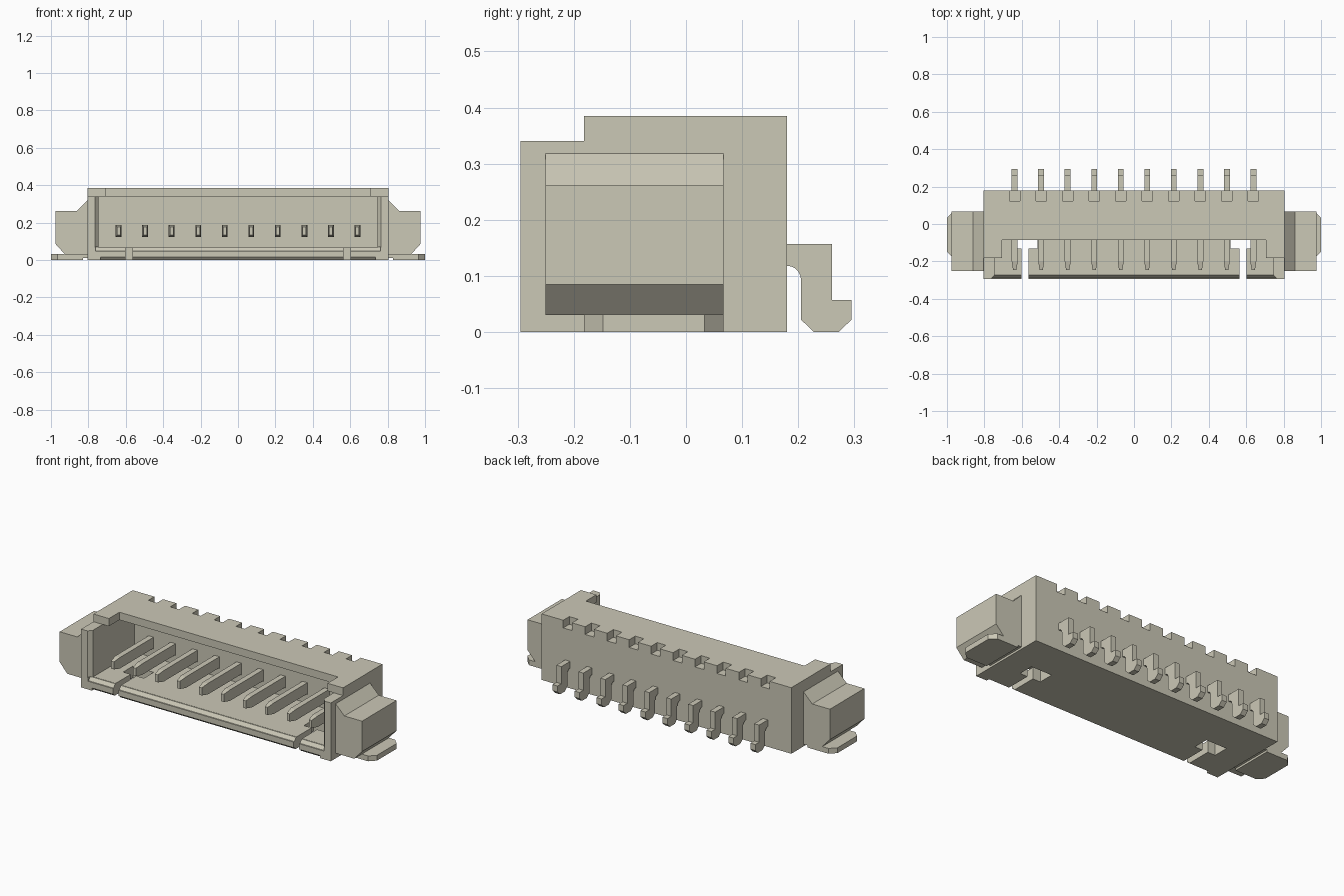
import bpy, bmesh, math
from mathutils import Vector

if "Cube" in bpy.data.objects:
    bpy.data.objects.remove(bpy.data.objects["Cube"], do_unlink=True)

# Single ivory plastic colour
ivory = bpy.data.materials.new("ivory")
ivory.use_nodes = True
COLOUR = (0.60, 0.58, 0.47, 1)
ivory.diffuse_color = COLOUR
ivory.node_tree.nodes["Principled BSDF"].inputs["Base Color"].default_value = COLOUR


def make(name, bm):
    bmesh.ops.recalc_face_normals(bm, faces=bm.faces[:])
    mesh = bpy.data.meshes.new(name)
    bm.to_mesh(mesh)
    bm.free()
    mesh.materials.append(ivory)
    ob = bpy.data.objects.new(name, mesh)
    bpy.context.scene.collection.objects.link(ob)
    return ob


def add_prism(bm, points, axis, low, high):
    """Extrude a 2D outline along an axis; the other two axes stay in xyz order."""
    verts = []
    for a, b in points:
        co = [a, b]
        co.insert(axis, low)
        verts.append(bm.verts.new(co))
    face = bm.faces.new(verts)
    new = bmesh.ops.extrude_face_region(bm, geom=[face])["geom"]
    shift = Vector((0, 0, 0))
    shift[axis] = high - low
    bmesh.ops.translate(bm, vec=shift, verts=[v for v in new if isinstance(v, bmesh.types.BMVert)])


def add_box(bm, x0, x1, y0, y1, z0, z1):
    add_prism(bm, [(x0, y0), (x1, y0), (x1, y1), (x0, y1)], 2, z0, z1)


def prism(name, *args):
    bm = bmesh.new()
    add_prism(bm, *args)
    return make(name, bm)


def boxes(name, *sizes):
    bm = bmesh.new()
    for size in sizes:
        add_box(bm, *size)
    return make(name, bm)


def carve(target, cutters):
    for cutter in cutters:
        mod = target.modifiers.new("cut", "BOOLEAN")
        mod.operation = "DIFFERENCE"
        mod.solver = "EXACT"
        mod.object = cutter
    bpy.context.view_layer.update()
    result = target.evaluated_get(bpy.context.evaluated_depsgraph_get())
    mesh = bpy.data.meshes.new_from_object(result)
    target.modifiers.clear()
    target.data = mesh
    for cutter in cutters:
        bpy.data.objects.remove(cutter, do_unlink=True)


pin_x = [(i - 4.5) * 0.1417 for i in range(10)]

# Housing block, stepped down at the front
housing = prism("housing", [(-0.295, 0), (0.18, 0), (0.18, 0.385), (-0.182, 0.385),
                            (-0.182, 0.34), (-0.295, 0.34)], 0, -0.805, 0.805)
carve(housing, [
    # Socket, open at the front
    boxes("socket_cut", (-0.745, 0.745, -0.4, 0.11, 0.068, 0.3401)),
    # Cutback in the middle of the roof
    boxes("roof_cut", (-0.705, 0.705, -0.4, -0.085, 0.3, 0.5)),
    # Flared mouth on the side walls
    prism("mouth_cut", [(-0.77, -0.3), (0.77, -0.3), (0.74, -0.268), (-0.74, -0.268)],
          2, 0.067, 0.4),
    # Bevels above and below the front lip
    prism("lip_cut", [(-0.27, 0.07), (-0.31, 0.07), (-0.31, 0.048), (-0.288, 0.048)],
          0, -0.762, 0.762),
    prism("under_lip_cut", [(-0.31, -0.01), (-0.31, 0.015), (-0.29, 0.015), (-0.268, -0.01)],
          0, -0.735, 0.735),
    # Floor windows and the slots leading to them
    boxes("window_cut", *[(s - 0.067, s + 0.067, -0.13, -0.04, -0.1, 0.1)
                          for s in (-0.583, 0.583)]),
    boxes("slot_cut", *[(s - 0.018, s + 0.018, -0.4, -0.1, -0.1, 0.1)
                        for s in (-0.583, 0.583)]),
    # Notches along the top rear edge
    boxes("notch_cut", *[(x - 0.028, x + 0.028, 0.124, 0.3, 0.34, 0.5) for x in pin_x]),
])

# Contacts: tapered blade inside, bent solder tail behind
arc = [(0.18 + 0.025 * math.sin(a), 0.093 + 0.025 * math.cos(a))
       for a in [math.radians(18 * k) for k in range(6)]]
tail = [(0.105, 0.118)] + arc + [(0.205, 0.022), (0.228, 0), (0.272, 0), (0.295, 0.022),
                                 (0.295, 0.057), (0.26, 0.057), (0.26, 0.157), (0.105, 0.157)]
for i, x in enumerate(pin_x):
    bm = bmesh.new()
    rings = []
    for y, w, h in [(-0.245, 0.009, 0.022), (-0.2, 0.016, 0.032), (0.12, 0.016, 0.032)]:
        rings.append([bm.verts.new((x + sx * w, y, 0.155 + sz * h))
                      for sx, sz in ((-1, -1), (1, -1), (1, 1), (-1, 1))])
    for a, b in zip(rings, rings[1:]):
        for k in range(4):
            n = (k + 1) % 4
            bm.faces.new((a[k], a[n], b[n], b[k]))
    bm.faces.new(rings[0])
    bm.faces.new(rings[-1])
    make(f"contact_blade_{i + 1}", bm)
    prism(f"contact_tail_{i + 1}", tail, 0, x - 0.016, x + 0.016)

# Side ears with solder feet underneath
for side, s in (("left", 1), ("right", -1)):
    ear = [(0.80, 0.318), (0.805, 0.318), (0.861, 0.262), (0.975, 0.262), (0.975, 0.085),
           (0.925, 0.03), (0.80, 0.03)]
    prism(f"{side}_ear", [(s * x, z) for x, z in ear], 1, -0.25, 0.067)
    foot = [(0.83, -0.182), (0.966, -0.182), (1.0, -0.148), (1.0, 0.033),
            (0.966, 0.067), (0.83, 0.067)]
    prism(f"{side}_foot", [(s * x, y) for x, y in foot], 2, 0, 0.031)
    # Low web joining the foot to the housing
    prism(f"{side}_foot_web", [(s * 0.80, -0.182), (s * 0.832, -0.182),
                               (s * 0.832, 0.067), (s * 0.80, 0.067)], 2, 0.012, 0.031)
